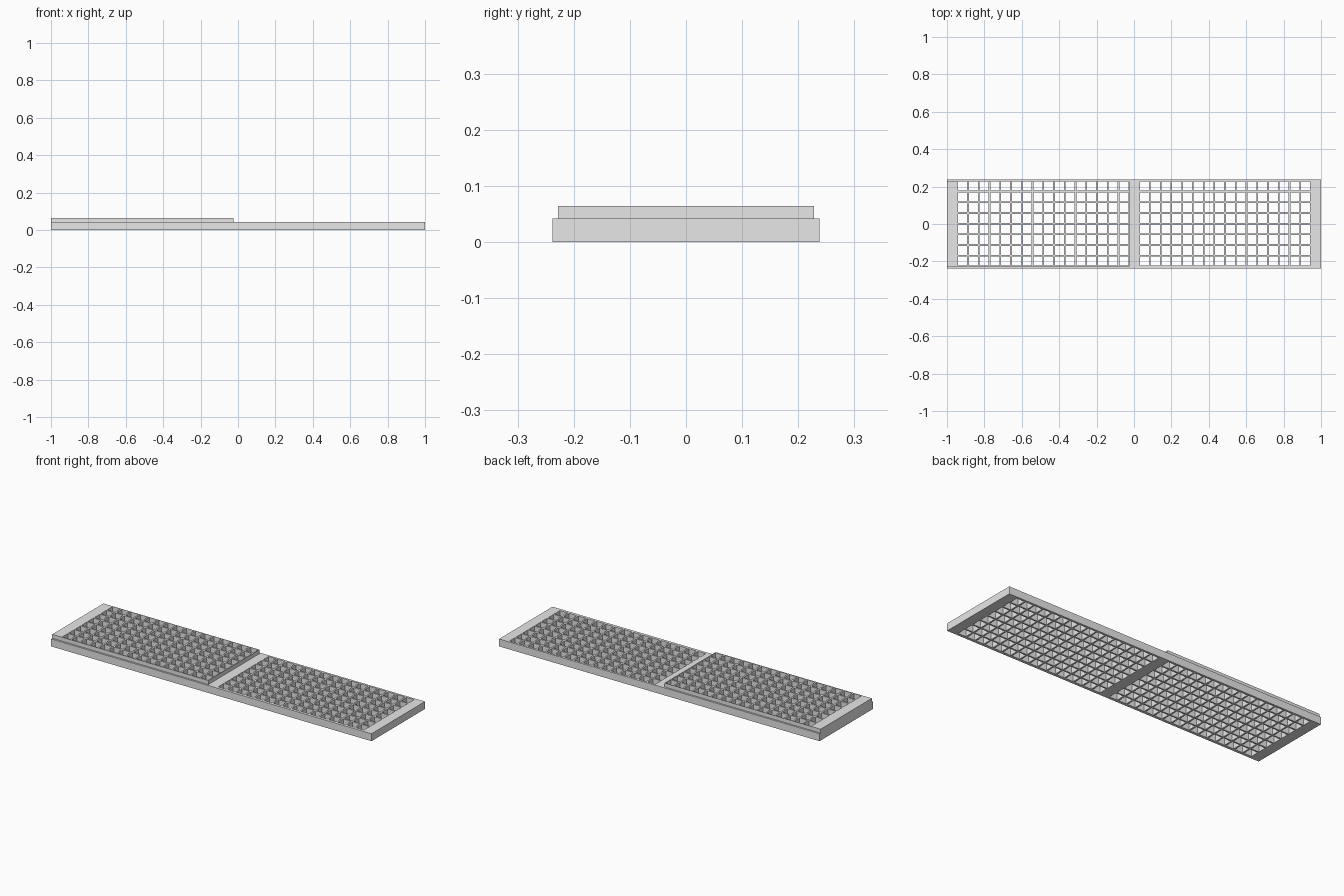
import bpy
import bmesh

cube = bpy.data.objects.get("Cube")
if cube:
    bpy.data.objects.remove(cube, do_unlink=True)

# One plain grey for the whole grating
grey = bpy.data.materials.new("plain_grey")
grey.use_nodes = True
grey.diffuse_color = (0.8, 0.8, 0.8, 1)
grey.node_tree.nodes["Principled BSDF"].inputs["Base Color"].default_value = (0.8, 0.8, 0.8, 1)

BAR = 0.009
COLS, ROWS = 16, 8


def openings(start, end, count):
    """Evenly spaced (low, high) pairs of openings separated by bars."""
    pitch = (end - start + BAR) / count
    return [(start + i * pitch, start + (i + 1) * pitch - BAR) for i in range(count)]


def cuts(low, high, holes):
    return [low] + [edge for hole in holes for edge in hole] + [high]


def grating(name, x_range, y_range, z_range, x_holes, y_holes):
    """Plate with a grid of square through-holes, extruded to its thickness."""
    xs, ys = cuts(*x_range, x_holes), cuts(*y_range, y_holes)
    bottom, top = z_range
    bm = bmesh.new()
    grid = [[bm.verts.new((x, y, bottom)) for y in ys] for x in xs]
    for i in range(len(xs) - 1):
        for j in range(len(ys) - 1):
            if i % 2 and j % 2:
                continue  # odd cells are the openings
            bm.faces.new((grid[i][j], grid[i + 1][j], grid[i + 1][j + 1], grid[i][j + 1]))
    result = bmesh.ops.extrude_face_region(bm, geom=bm.faces[:])
    raised = [g for g in result["geom"] if isinstance(g, bmesh.types.BMVert)]
    bmesh.ops.translate(bm, verts=raised, vec=(0, 0, top - bottom))
    bmesh.ops.recalc_face_normals(bm, faces=bm.faces[:])
    mesh = bpy.data.meshes.new(name)
    bm.to_mesh(mesh)
    bm.free()
    mesh.materials.append(grey)
    obj = bpy.data.objects.new(name, mesh)
    bpy.context.collection.objects.link(obj)
    return obj


right_holes = openings(-0.94, -0.03, COLS)
left_holes = openings(0.032, 0.942, COLS)
row_holes = openings(-0.222, 0.226, ROWS)

# Full length base frame with both grids
grating("base_grating", (-1, 1), (-0.238, 0.238), (0, 0.042),
        right_holes + left_holes, row_holes)

# Raised panel over one half
grating("raised_grating", (-1, -0.025), (-0.228, 0.228), (0.042, 0.064),
        right_holes, row_holes)
